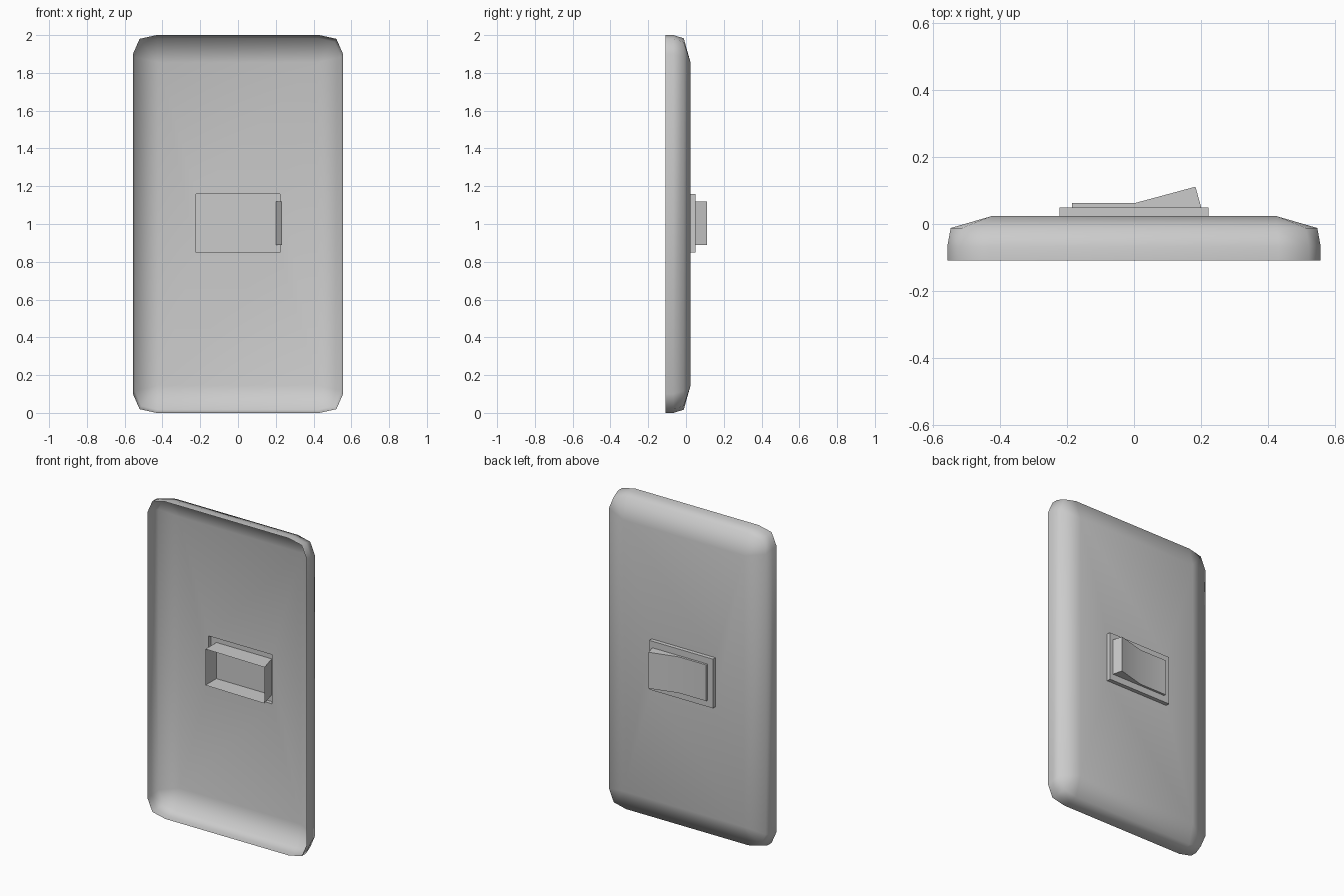
import bpy, bmesh

if "Cube" in bpy.data.objects:
    bpy.data.objects.remove(bpy.data.objects["Cube"])


def loft(name, rings, cap=False, smooth=True):
    """Skin a list of equal-length vertex rings; optionally close the last one."""
    bm = bmesh.new()
    loops = [[bm.verts.new(p) for p in ring] for ring in rings]
    n = len(rings[0])
    for a, b in zip(loops, loops[1:]):
        for i in range(n):
            j = (i + 1) % n
            bm.faces.new((a[i], a[j], b[j], b[i]))
    if cap:
        bm.faces.new(loops[-1])
    # collapse corners that meet in a single point
    bmesh.ops.remove_doubles(bm, verts=bm.verts, dist=1e-5)
    bmesh.ops.recalc_face_normals(bm, faces=bm.faces)
    mesh = bpy.data.meshes.new(name)
    bm.to_mesh(mesh)
    bm.free()
    obj = bpy.data.objects.new(name, mesh)
    bpy.context.collection.objects.link(obj)
    for p in mesh.polygons:
        p.use_smooth = smooth
    return obj


def ring(y, hx, hz, cx=0.0, cz=0.0, zc=1.0):
    """Rectangle at depth y with two-segment chamfered corners (cx, cz)."""
    pts = []
    for sx, sz in ((1, 1), (-1, 1), (-1, -1), (1, -1)):
        corner = [(hx, hz - cz), (hx - cx * 0.28, hz - cz * 0.2), (hx - cx, hz)]
        if sx * sz < 0:
            corner.reverse()
        pts += [(sx * x, y, zc + sz * z) for x, z in corner]
    return pts


FRAME = (0.222, 0.155)      # half width, half height of the raised frame
ZC = 1.004                  # switch centre height

# wall plate: open-backed shell with an opening for the switch
loft("wall_plate", [
    ring(-0.109, 0.556, 1.0, 0.125, 0.10),
    ring(-0.067, 0.556, 1.0, 0.125, 0.10),
    ring(-0.012, 0.546, 0.983, 0.12, 0.10),
    ring(0.024, 0.422, 0.855),
    ring(0.024, *FRAME, zc=ZC),
])

# raised switch frame: shallow open-backed tray
loft("switch_frame", [
    ring(0.024, *FRAME, zc=ZC),
    ring(0.049, *FRAME, zc=ZC),
], cap=True, smooth=False)

# rocker: bent open-backed shell, right wing tilted outward
profile = [(-0.185, -0.06), (-0.185, 0.063), (0.005, 0.063),
           (0.183, 0.111), (0.233, -0.068)]
z0, z1 = ZC - 0.114, ZC + 0.114
bm = bmesh.new()
low = [bm.verts.new((x, y, z0)) for x, y in profile]
high = [bm.verts.new((x, y, z1)) for x, y in profile]
for i in range(len(profile) - 1):
    bm.faces.new((low[i], low[i + 1], high[i + 1], high[i]))
bm.faces.new(low[::-1])
bm.faces.new(high)
bmesh.ops.recalc_face_normals(bm, faces=bm.faces)
mesh = bpy.data.meshes.new("rocker")
bm.to_mesh(mesh)
bm.free()
rocker = bpy.data.objects.new("rocker", mesh)
bpy.context.collection.objects.link(rocker)
bpy.context.view_layer.objects.active = rocker
rocker.select_set(True)
bpy.ops.object.shade_smooth_by_angle()
